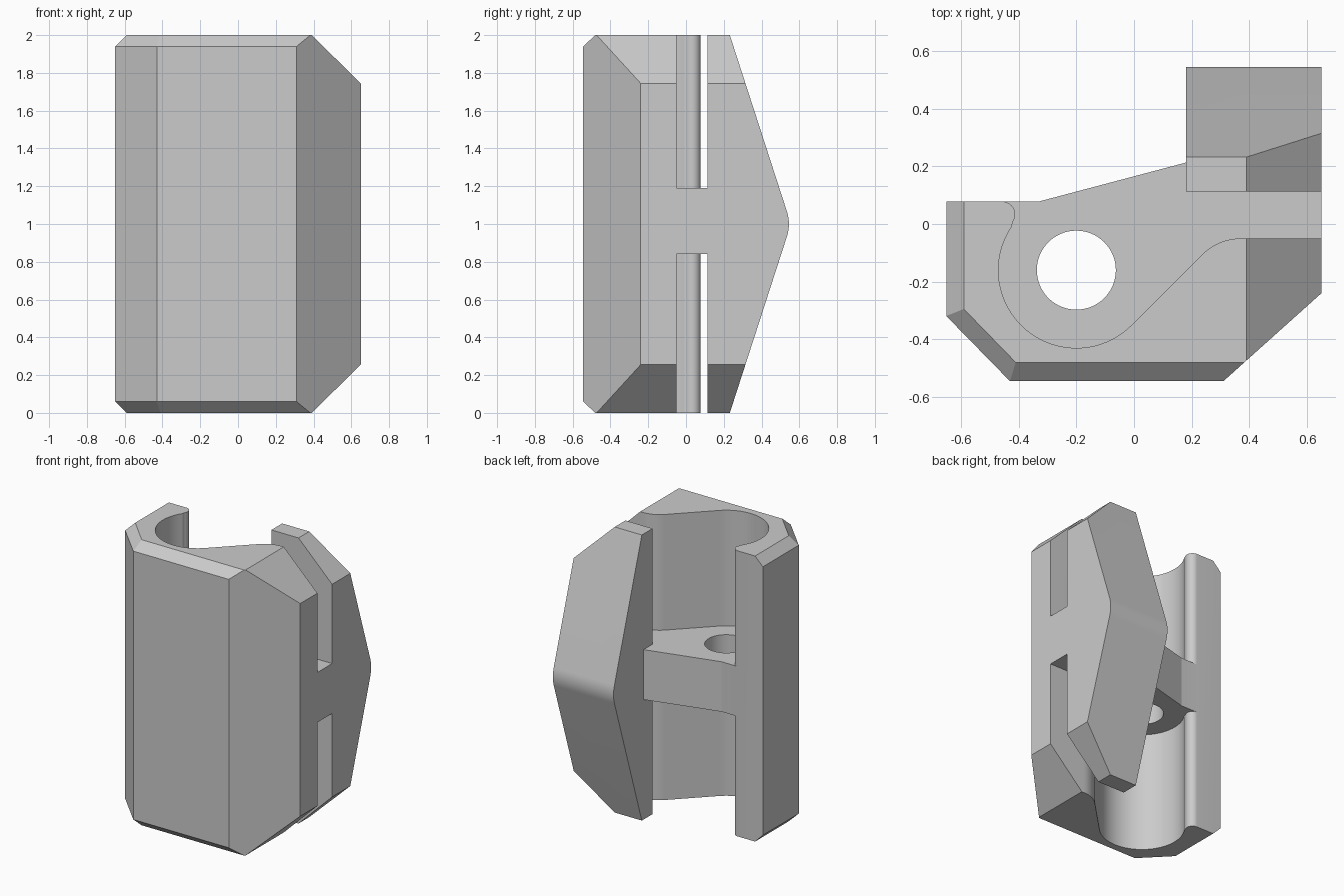
import bpy
import bmesh
from math import sin, cos, radians
from mathutils import Vector

if "Cube" in bpy.data.objects:
    bpy.data.objects.remove(bpy.data.objects["Cube"], do_unlink=True)

grey = bpy.data.materials.new("plain grey")
grey.use_nodes = True
grey.diffuse_color = (0.6, 0.6, 0.6, 1)
grey.node_tree.nodes["Principled BSDF"].inputs["Base Color"].default_value = (0.6, 0.6, 0.6, 1)


def arc(cx, cy, r, start, end, steps):
    angles = [radians(start + (end - start) * i / steps) for i in range(steps + 1)]
    return [(cx + r * cos(a), cy + r * sin(a)) for a in angles]


def prism(name, points, depth, planes=()):
    """Extrude a closed loop by the depth vector, then slice off chamfers."""
    bm = bmesh.new()
    face = bm.faces.new([bm.verts.new(p) for p in points])
    moved = bmesh.ops.extrude_face_region(bm, geom=[face])["geom"]
    bmesh.ops.translate(bm, vec=depth, verts=[v for v in moved if isinstance(v, bmesh.types.BMVert)])
    for point, normal in planes:
        cut = bmesh.ops.bisect_plane(bm, geom=bm.verts[:] + bm.edges[:] + bm.faces[:], dist=1e-5,
                                     plane_co=point, plane_no=Vector(normal).normalized(),
                                     clear_outer=True)
        edges = [e for e in cut["geom_cut"] if isinstance(e, bmesh.types.BMEdge)]
        bmesh.ops.holes_fill(bm, edges=edges)
    bmesh.ops.recalc_face_normals(bm, faces=bm.faces)
    mesh = bpy.data.meshes.new(name)
    bm.to_mesh(mesh)
    bm.free()
    mesh.materials.append(grey)
    obj = bpy.data.objects.new(name, mesh)
    bpy.context.collection.objects.link(obj)
    return obj


def combine(target, other, operation):
    mod = target.modifiers.new(operation, "BOOLEAN")
    mod.operation = operation
    mod.solver = "EXACT"
    mod.object = other
    bpy.context.view_layer.objects.active = target
    bpy.ops.object.modifier_apply(modifier=mod.name)
    bpy.data.objects.remove(other, do_unlink=True)


# Chamfer planes, the same at the top and the bottom
side_cuts, rim_cuts = [], []
for side in (1, -1):
    side_cuts.append(((0.39, 0, 1 + side), (0.255, 0, 0.26 * side)))
    edge_z = 1 + 0.94 * side
    rim_cuts += [((-0.65, 0, edge_z), (-1, 0, side)),
                 ((0, -0.545, edge_z), (0, -0.92, side)),
                 ((-0.43, -0.545, edge_z), (-0.72, -0.7, side))]

# Body block with its sloped back edge
outline = [(-0.65, 0.078), (-0.65, -0.32), (-0.43, -0.545), (0.31, -0.545),
           (0.65, -0.24), (0.65, 0.2), (0.18, 0.213), (-0.33, 0.078)]
body = prism("clamp_body", [(x, y, 0) for x, y in outline], (0, 0, 2), side_cuts + rim_cuts)

# Pockets and side slots, leaving a web across the middle
pocket = (arc(-0.457, 0.033, 0.045, 90, -36, 16)
          + arc(-0.2, -0.16, 0.27, 146, 315, 32)
          + arc(0.37, -0.238, 0.188, 135, 90, 10)
          + [(0.8, -0.05), (0.8, 0.113), (0.18, 0.113), (0.18, 0.4), (-0.457, 0.4)])
for low, high in ((-0.1, 0.84), (1.19, 2.1)):
    cutter = prism("pocket_cutter", [(x, y, low) for x, y in pocket], (0, 0, high - low))
    combine(body, cutter, "DIFFERENCE")

# Round hole through the web
hole = arc(-0.2, -0.16, 0.137, 0, 360, 64)[:-1]
combine(body, prism("hole_cutter", [(x, y, 0.5) for x, y in hole], (0, 0, 1)), "DIFFERENCE")

# Back jaw with a softly rounded ridge
profile = [(0.113, 0), (0.232, 0)] + arc(0.335, 1, 0.21, -18, 18, 8) + [(0.232, 2), (0.113, 2)]
jaw = prism("back_jaw", [(0.18, y, z) for y, z in profile], (0.47, 0, 0), side_cuts)
combine(body, jaw, "UNION")

bpy.ops.object.select_all(action="DESELECT")
body.select_set(True)
bpy.context.view_layer.objects.active = body
bpy.ops.object.shade_smooth_by_angle(angle=radians(12))
